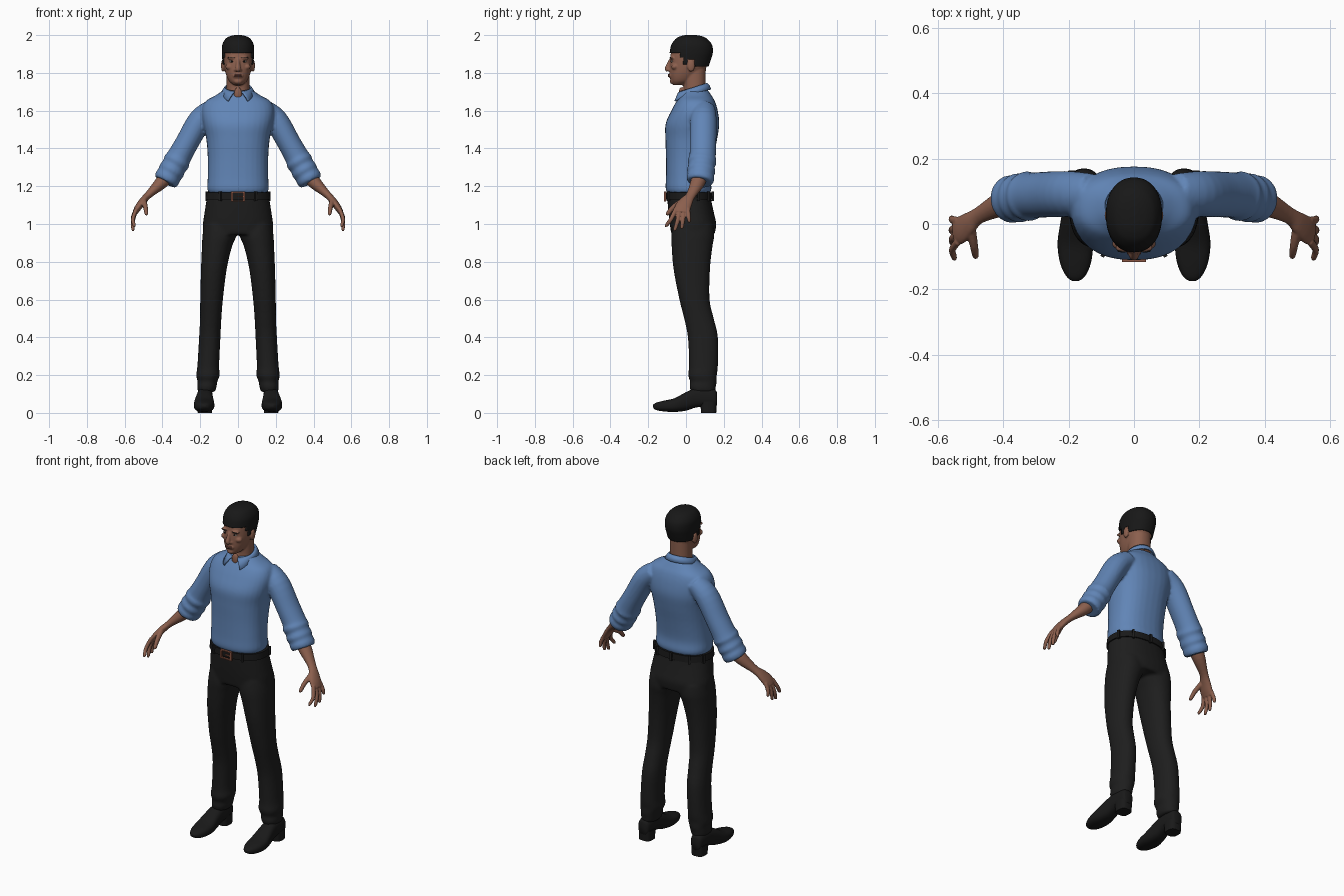
import bpy, bmesh
from math import cos, sin, pi, tau, radians, copysign
from mathutils import Vector, Matrix

cube = bpy.data.objects.get("Cube")
if cube:
    bpy.data.objects.remove(cube, do_unlink=True)


def material(name, r, g, b):
    mat = bpy.data.materials.new(name)
    mat.use_nodes = True
    mat.diffuse_color = (r, g, b, 1)
    shader = mat.node_tree.nodes["Principled BSDF"]
    shader.inputs["Base Color"].default_value = (r, g, b, 1)
    shader.inputs["Roughness"].default_value = 0.8
    return mat


skin = material("brown_skin", .26, .115, .075)
lip = material("lip_brown", .2, .075, .055)
shirt = material("blue_cloth", .12, .235, .47)
cloth = material("black_cloth", .013, .013, .013)
leather = material("black_leather", .01, .01, .01)
hair_black = material("black_hair", .009, .009, .009)
copper = material("copper", .25, .09, .055)
eye_white = material("eye_white", .4, .34, .3)


def refine(rows, steps):
    """Smooth curve through the given rows of numbers."""
    out = []
    last = len(rows) - 1
    for i in range(last):
        quad = rows[max(i - 1, 0)], rows[i], rows[i + 1], rows[min(i + 2, last)]
        for j in range(steps):
            t = j / steps
            out.append([q + .5 * t * (r - p + t * (2*p - 5*q + 4*r - s + t * (3*(q - r) + s - p)))
                        for p, q, r, s in zip(*quad)])
    return out + [list(rows[-1])]


def oval(angle, power):
    return [copysign(abs(c) ** (2 / power), c) for c in (cos(angle), sin(angle))]


def loft(bm, rings, power, sides=32):
    """Skin a closed tube over rings of (centre, half axis, half axis)."""
    loops = []
    for centre, u, v in rings:
        pairs = [oval(tau * i / sides, power) for i in range(sides)]
        loops.append([bm.verts.new(centre + u * a + v * b) for a, b in pairs])
    for low, high in zip(loops, loops[1:]):
        for i in range(sides):
            k = (i + 1) % sides
            bm.faces.new((low[i], low[k], high[k], high[i]))
    bm.faces.new(loops[0])
    bm.faces.new(loops[-1])


def slices(bm, rows, side=1, along_y=False, power=2.2, steps=4, sides=32):
    """Rows are (height, front, back, half width) or (height, front, back, inner x, outer x)."""
    rings = []
    for row in refine(rows, steps):
        h, f, b = row[:3]
        x0, x1 = (-row[3], row[3]) if len(row) == 4 else row[3:]
        mid, deep = (f + b) / 2, (b - f) / 2
        x = side * (x0 + x1) / 2
        u = Vector(((x1 - x0) / 2, 0, 0))
        if along_y:
            rings.append((Vector((x, h, mid)), u, Vector((0, 0, deep))))
        else:
            rings.append((Vector((x, mid, h)), u, Vector((0, deep, 0))))
    loft(bm, rings, power, sides)


def limb(bm, rows, side=1, sides=20):
    """Rows are (x, y, z, half width, flatness); rings follow the path."""
    rows = refine(rows, 4)
    path = [Vector((side * r[0], r[1], r[2])) for r in rows]
    rings = []
    for i, row in enumerate(rows):
        t = (path[min(i + 1, len(path) - 1)] - path[max(i - 1, 0)]).normalized()
        y = Vector((0, 1, 0))
        v = (y - t * y.dot(t)).normalized()
        rings.append((path[i], t.cross(v) * row[3] * row[4], v * row[3]))
    loft(bm, rings, 2, sides)


def blob(bm, centre, radii):
    bmesh.ops.create_uvsphere(bm, u_segments=20, v_segments=12, radius=1,
                              matrix=Matrix.Translation(centre) @ Matrix.Diagonal((*radii, 1)))


def box(bm, centre, size, turn=0):
    bmesh.ops.create_cube(bm, size=1, matrix=Matrix.Translation(centre)
                          @ Matrix.Rotation(turn, 4, 'Z') @ Matrix.Diagonal((*size, 1)))


def finish(name, bm, mat, voxel=0, relax=3):
    """Make the object; a voxel size fuses its pieces into one smooth skin."""
    bmesh.ops.recalc_face_normals(bm, faces=bm.faces)
    mesh = bpy.data.meshes.new(name)
    bm.to_mesh(mesh)
    bm.free()
    mesh.materials.append(mat)
    for poly in mesh.polygons:
        poly.use_smooth = True
    mesh.set_sharp_from_angle(angle=radians(50))
    obj = bpy.data.objects.new(name, mesh)
    bpy.context.collection.objects.link(obj)
    if voxel:
        fuse = obj.modifiers.new("fuse", 'REMESH')
        fuse.mode = 'VOXEL'
        fuse.voxel_size = voxel
        fuse.use_smooth_shade = True
        soft = obj.modifiers.new("soften", 'SMOOTH')
        soft.factor = .5
        soft.iterations = relax
    return obj


# Shirt: torso and rolled sleeves
bm = bmesh.new()
slices(bm, [(1.165, -.1, .128, .155), (1.19, -.108, .135, .163), (1.25, -.106, .13, .16),
            (1.35, -.106, .145, .16), (1.45, -.109, .165, .168), (1.53, -.108, .176, .185),
            (1.6, -.078, .168, .192), (1.65, -.05, .153, .172), (1.68, -.03, .135, .12),
            (1.71, -.01, .115, .075)], power=2.35)
for side in (1, -1):
    limb(bm, [(.13, .095, 1.61, .06, .9), (.2, .092, 1.55, .07, .9), (.27, .09, 1.43, .07, .88),
              (.312, .088, 1.355, .07, .92), (.325, .085, 1.33, .077, .92),
              (.338, .083, 1.307, .069, .95), (.352, .08, 1.282, .076, .92),
              (.363, .078, 1.263, .069, .95), (.375, .076, 1.242, .074, .92),
              (.386, .073, 1.222, .066, .95)], side, 32)
finish("shirt", bm, shirt, .008)

# Collar: folded band with two points in front
bm = bmesh.new()
strip = []
count = 40
for i in range(count + 1):
    t = 2 * i / count - 1
    a = t * (pi - .2)
    point = max(0, abs(t) - .7) / .3
    flare = copysign(point, t) * .035
    strip.append([bm.verts.new(p) for p in (
        (.067 * sin(a), .042 + .067 * cos(a), 1.722 + .022 * cos(a)),
        (.075 * sin(a) + flare * .3, .044 + .077 * cos(a) - .008 * point, 1.712 + .02 * cos(a)),
        (.088 * sin(a) + flare, .044 + .085 * cos(a) - .018 * point, 1.692 + .02 * cos(a) - .022 * point))])
for p, q in zip(strip, strip[1:]):
    for k in (0, 1):
        bm.faces.new((p[k], q[k], q[k + 1], p[k + 1]))
collar = finish("collar", bm, shirt)
thick = collar.modifiers.new("thickness", 'SOLIDIFY')
thick.thickness = .009
thick.offset = 0

# Trousers: hips and two legs
bm = bmesh.new()
slices(bm, [(1.17, -.1, .128, .16), (1.12, -.098, .135, .168), (1.05, -.092, .15, .179),
            (1, -.086, .16, .186), (.945, -.078, .152, .185)], power=2.3)
for side in (1, -1):
    slices(bm, [(1, -.07, .145, .01, .18), (.94, -.078, .15, .008, .188), (.88, -.076, .14, .032, .191),
                (.76, -.066, .127, .06, .196), (.6, -.035, .125, .08, .2), (.5, -.01, .147, .088, .201),
                (.4, .01, .169, .093, .206), (.25, .016, .169, .1, .215), (.2, .011, .163, .097, .221),
                (.165, .022, .163, .11, .214), (.14, .018, .158, .113, .216),
                (.11, .028, .155, .122, .212)], side)
finish("trousers", bm, cloth, .009)

# Belt with loops and a buckle
bm = bmesh.new()
slices(bm, [(1.13, -.108, .14, .173), (1.168, -.108, .138, .169)], power=2.3, steps=1, sides=64)
finish("belt", bm, leather)
bm = bmesh.new()
for degrees in (20, 55, 90, 125, 160, 240, 300):
    x, y = oval(radians(degrees), 2.3)
    box(bm, (x * .172, .016 + y * .125, 1.148), (.012, .014, .05), radians(degrees) + pi / 2)
finish("belt_loops", bm, cloth)
bm = bmesh.new()
for sign in (1, -1):
    box(bm, (sign * .032, -.111, 1.145), (.01, .012, .052))
    box(bm, (0, -.111, 1.145 + sign * .023), (.064, .012, .006))
box(bm, (.012, -.112, 1.145), (.034, .01, .006))
finish("buckle", bm, copper)

for side, label in ((1, "left"), (-1, "right")):
    # Shoe and heel block
    bm = bmesh.new()
    slices(bm, [(-.175, .03, .042, .17, .188), (-.16, .016, .053, .15, .207), (-.12, .008, .064, .132, .226),
                (-.06, .005, .078, .125, .234), (0, .012, .11, .13, .226), (.05, .028, .13, .134, .218),
                (.1, .034, .135, .134, .215), (.15, .034, .125, .14, .21), (.163, .04, .11, .15, .2)],
           side, True, power=2.6)
    finish(label + "_shoe", bm, leather)
    bm = bmesh.new()
    slices(bm, [(0, .08, .16, .137, .213), (.06, .075, .163, .135, .215)], side, power=3, steps=1)
    finish(label + "_heel", bm, leather)

    # Forearm, palm, four fingers and thumb
    bm = bmesh.new()
    limb(bm, [(.365, .077, 1.265, .042, .9), (.41, .06, 1.215, .038, .9), (.475, .026, 1.153, .026, .75),
              (.505, .002, 1.12, .035, .55), (.53, -.018, 1.085, .043, .42), (.545, -.023, 1.06, .04, .35)], side)
    fingers = ((-.053, .55, -.103, .985), (-.032, .556, -.058, .964),
               (-.011, .558, -.022, .974), (.01, .558, .017, 1.008))
    for knuckle, x, y, z in fingers:
        limb(bm, [(.538, knuckle, 1.08, .012, .9), (.556, (knuckle + y) / 2, (z + 1.07) / 2, .0115, .9),
                  (x, y, z + .008, .0095, .9), (x, y, z, .005, .9)], side)
    limb(bm, [(.5, -.01, 1.125, .017, .9), (.49, -.065, 1.09, .014, .9),
              (.485, -.096, 1.055, .011, .9), (.484, -.1, 1.046, .006, .9)], side)
    finish(label + "_hand", bm, skin, .004, 2)

# Head: skull, neck, nose, ears, brow and chin
bm = bmesh.new()
slices(bm, [(1.735, -.068, -.01, .022), (1.755, -.079, .03, .046), (1.79, -.086, .07, .063),
            (1.83, -.087, .108, .073), (1.87, -.084, .124, .077), (1.91, -.079, .13, .077),
            (1.95, -.062, .122, .066), (1.975, -.04, .1, .045)])
slices(bm, [(1.64, -.02, .1, .06), (1.72, -.012, .103, .06), (1.82, -.02, .105, .06)])
blob(bm, (0, -.026, 1.69), (.022, .012, .035))
limb(bm, [(0, -.08, 1.872, .009, .9), (0, -.091, 1.845, .012, .9), (0, -.097, 1.822, .015, 1),
          (0, -.093, 1.812, .012, 1.2)])
blob(bm, (0, -.073, 1.755), (.022, .013, .014))
blob(bm, (0, -.082, 1.786), (.028, .011, .014))
for side in (1, -1):
    blob(bm, (side * .08, .027, 1.838), (.01, .02, .033))
    blob(bm, (side * .032, -.074, 1.879), (.027, .012, .008))
    blob(bm, (side * .045, -.06, 1.832), (.022, .018, .016))
    blob(bm, (side * .011, -.09, 1.815), (.009, .009, .008))
finish("head", bm, skin, .005, 2)

# Lips, eyes and eyebrows
bm = bmesh.new()
for z in (1.782, 1.79):
    blob(bm, (0, -.09, z), (.022, .006, .0045))
finish("lips", bm, lip)
eyes, pupils, brows = bmesh.new(), bmesh.new(), bmesh.new()
for side in (1, -1):
    blob(eyes, (side * .032, -.074, 1.861), (.014, .007, .0055))
    blob(pupils, (side * .032, -.078, 1.861), (.0055, .0045, .0052))
    blob(brows, (side * .034, -.082, 1.88), (.018, .005, .0025))
finish("eyes", eyes, eye_white)
finish("pupils", pupils, hair_black)
finish("eyebrows", brows, hair_black)


# Hair: cap trimmed along the hairline
def hairline(y):
    if y < -.03:
        return 1.905
    if y < -.012:
        return 1.88
    if y < .008:
        return 1.845
    return 1.872 if y < .045 else 1.832


bm = bmesh.new()
slices(bm, [(1.825, -.088, .116, .079), (1.87, -.088, .132, .083), (1.91, -.086, .142, .086),
            (1.95, -.077, .137, .083), (1.98, -.055, .112, .066), (1.994, -.03, .085, .043),
            (2, -.005, .055, .018)], steps=8, sides=64)
low = [f for f in bm.faces if f.calc_center_median().z < hairline(f.calc_center_median().y)]
bmesh.ops.delete(bm, geom=low, context='FACES')
hair = finish("hair", bm, hair_black)
shell = hair.modifiers.new("thickness", 'SOLIDIFY')
shell.thickness = .01
shell.offset = -1
